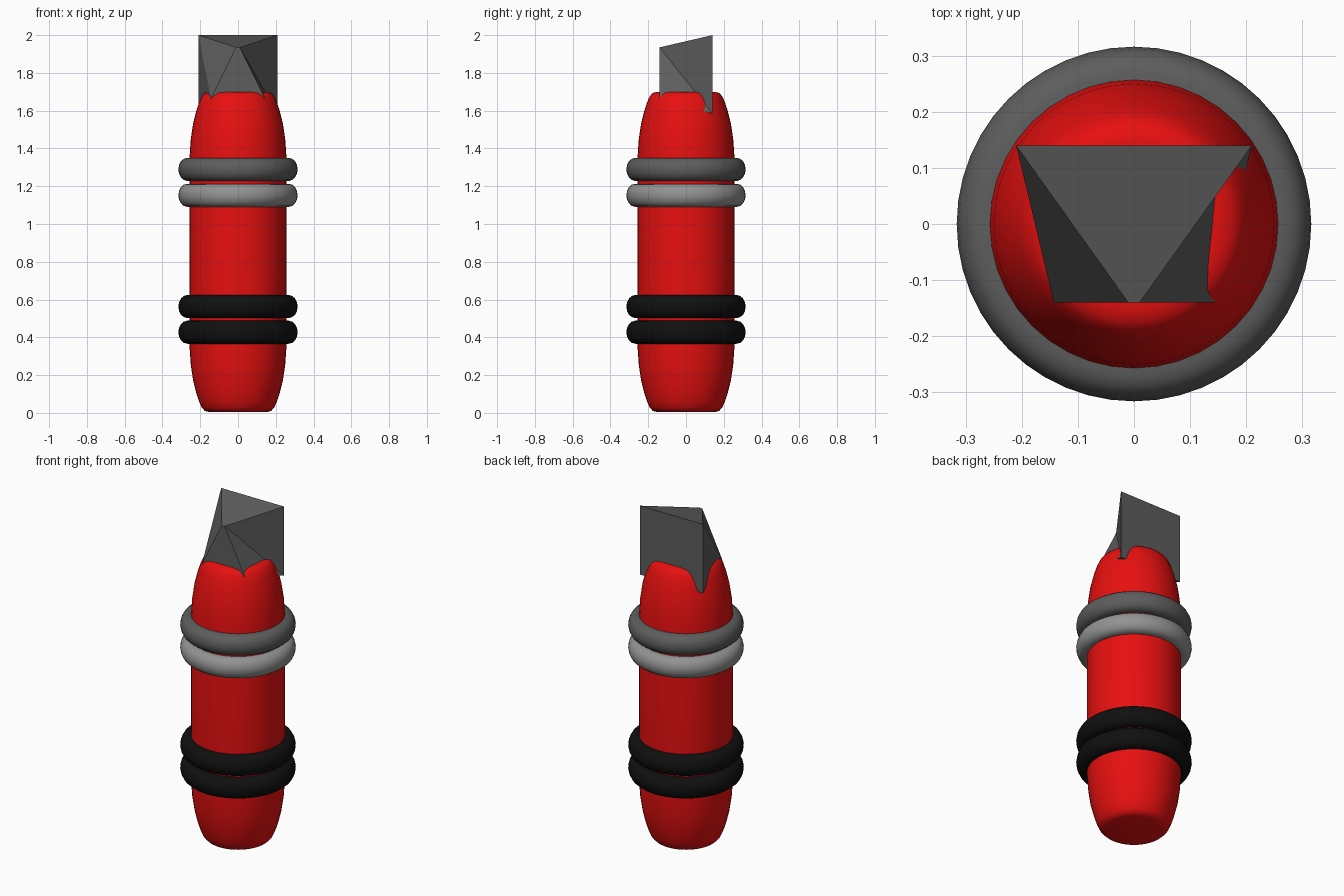
import bpy, bmesh, math

if "Cube" in bpy.data.objects:
    bpy.data.objects.remove(bpy.data.objects["Cube"])


def mat(name, rgb):
    m = bpy.data.materials.new(name)
    m.diffuse_color = (*rgb, 1)
    m.use_nodes = True
    m.node_tree.nodes["Principled BSDF"].inputs["Base Color"].default_value = m.diffuse_color
    return m


red = mat("red", (0.80, 0.005, 0.005))
light_grey = mat("light grey", (0.29, 0.29, 0.29))
dark_grey = mat("dark grey", (0.11, 0.11, 0.11))
black = mat("black", (0.005, 0.005, 0.005))


def add_object(name, bm, material):
    bmesh.ops.recalc_face_normals(bm, faces=bm.faces)
    me = bpy.data.meshes.new(name)
    bm.to_mesh(me)
    bm.free()
    me.materials.append(material)
    ob = bpy.data.objects.new(name, me)
    bpy.context.collection.objects.link(ob)
    return ob


def lathe(name, profile, material, segs, closed=False):
    """Revolve (radius, z) points about z; cap the ends or close the loop."""
    bm = bmesh.new()
    rings = [[bm.verts.new((r * math.cos(2 * math.pi * i / segs),
                            r * math.sin(2 * math.pi * i / segs), z))
              for i in range(segs)] for r, z in profile]
    pairs = list(zip(rings, rings[1:]))
    if closed:
        pairs.append((rings[-1], rings[0]))
    else:
        bm.faces.new(rings[0])
        bm.faces.new(rings[-1])
    for a, b in pairs:
        for i in range(segs):
            j = (i + 1) % segs
            bm.faces.new((a[i], a[j], b[j], b[i]))
    for f in bm.faces:
        f.smooth = True
    return add_object(name, bm, material)


# body: straight barrel with the same rounded taper at both ends
taper = [(0.15, 0.0), (0.175, 0.006), (0.192, 0.024), (0.207, 0.058),
         (0.222, 0.105), (0.238, 0.17), (0.25, 0.25), (0.2575, 0.36)]
body = [(r, 0.004 + z) for r, z in taper]
body += [(r, 1.70 - z) for r, z in reversed(taper)]
lathe("body", body, red, 40)

# four rounded bands
half = [(0.24, 0.061), (0.268, 0.061), (0.287, 0.056), (0.302, 0.043),
        (0.312, 0.023), (0.316, 0.0)]
band = half + [(r, -z) for r, z in reversed(half[:-1])]
for name, z, m in (("lower_band", 0.427, black),
                   ("lower_band_upper", 0.563, black),
                   ("upper_band_lower", 1.152, light_grey),
                   ("upper_band", 1.289, dark_grey)):
    lathe(name, [(r, z + dz) for r, dz in band], m, 48, closed=True)

# chiselled tip: flat-sided block with its top front edge pinched together
bm = bmesh.new()
v = [bm.verts.new(p) for p in (
    (-0.21, 0.14, 2.0), (0.21, 0.14, 2.0), (0.01, -0.14, 1.935), (-0.01, -0.14, 1.935),
    (-0.21, 0.14, 1.585), (0.21, 0.14, 1.585), (0.143, -0.14, 1.664), (-0.143, -0.14, 1.664))]
for idx in ((0, 3, 2, 1), (4, 5, 6, 7), (0, 1, 5, 4), (3, 7, 6, 2),
            (0, 4, 7), (0, 7, 3), (1, 2, 5), (2, 6, 5)):
    bm.faces.new([v[i] for i in idx])
add_object("tip", bm, dark_grey)

# keep hard rims crisp on the turned parts
for ob in bpy.context.collection.objects:
    if ob.name != "tip":
        bpy.ops.object.select_all(action='DESELECT')
        ob.select_set(True)
        bpy.context.view_layer.objects.active = ob
        bpy.ops.object.shade_smooth_by_angle(angle=math.radians(40))
